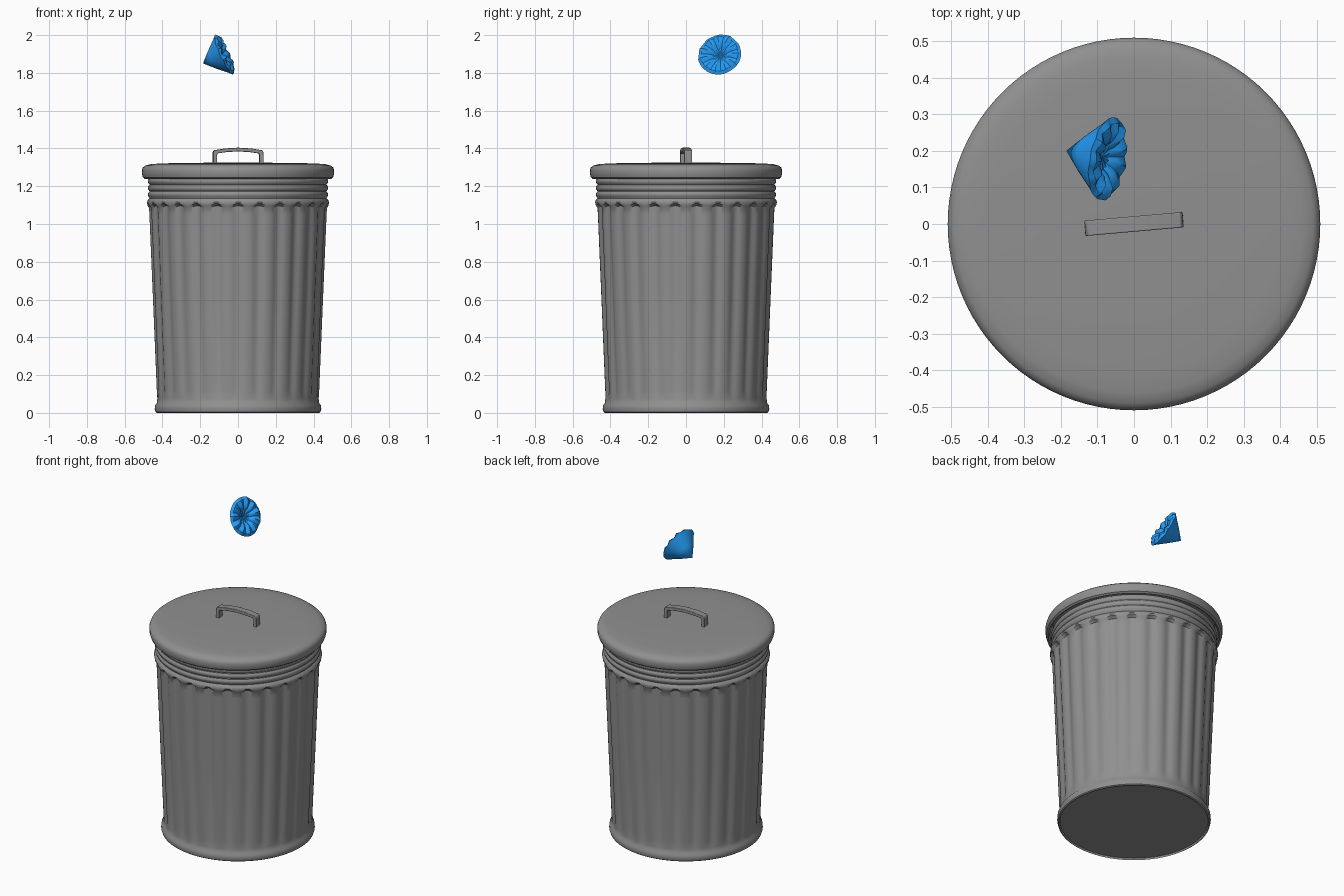
import bpy, bmesh, math, random
from mathutils import Vector, Matrix

if "Cube" in bpy.data.objects:
    bpy.data.objects.remove(bpy.data.objects["Cube"])

random.seed(4)
TAU = 2 * math.pi


def material(name, rgb):
    mat = bpy.data.materials.new(name)
    mat.diffuse_color = (*rgb, 1)
    mat.use_nodes = True
    mat.node_tree.nodes["Principled BSDF"].inputs["Base Color"].default_value = mat.diffuse_color
    return mat


steel = material("dark_steel", (0.28, 0.28, 0.28))
blue = material("blue", (0.02, 0.36, 1.0))


def finish(bm, name, mat, angle=35):
    bmesh.ops.recalc_face_normals(bm, faces=bm.faces)
    me = bpy.data.meshes.new(name)
    bm.to_mesh(me)
    bm.free()
    me.materials.append(mat)
    ob = bpy.data.objects.new(name, me)
    bpy.context.collection.objects.link(ob)
    bpy.ops.object.select_all(action='DESELECT')
    ob.select_set(True)
    bpy.context.view_layer.objects.active = ob
    bpy.ops.object.shade_smooth_by_angle(angle=math.radians(angle))
    return ob


def lathe(name, mat, rows, segs, shape=None, angle=35):
    """Spin rows of (radius, height, ...); shape(row, i) may vary them per step."""
    bm = bmesh.new()
    rings = []
    for row in rows:
        if row[0] == 0:
            rings.append([bm.verts.new((0, 0, row[1]))] * segs)
            continue
        ring = []
        for i in range(segs):
            r, z = shape(row, i) if shape else row[:2]
            a = TAU * i / segs
            ring.append(bm.verts.new((r * math.cos(a), r * math.sin(a), z)))
        rings.append(ring)
    for a, b in zip(rings, rings[1:]):
        for i in range(segs):
            j = (i + 1) % segs
            bm.faces.new(list(dict.fromkeys((a[i], a[j], b[j], b[i]))))
    return finish(bm, name, mat, angle)


# Fluted can body: radius, height, flute depth, scallop height
FLUTES, STEP = 26, 10


def flute(row, i):
    wave = 0.5 - 0.5 * math.cos(TAU * i / STEP)
    wave = wave ** 1.5
    return row[0] - row[2] * wave, row[1] + row[3] * wave


body = [(0, 0.01, 0, 0), (0.425, 0.01, 0, 0), (0.43, 0, 0, 0), (0.437, 0.005, 0, 0),
        (0.441, 0.02, 0, 0), (0.439, 0.04, 0, 0), (0.43, 0.052, 0, 0),
        (0.427, 0.075, 0, 0), (0.43, 0.12, 0.010, 0), (0.45, 0.6, 0.011, 0),
        (0.469, 1.05, 0.012, 0), (0.471, 1.085, 0.012, 0.012),
        (0.479, 1.097, 0, 0.012), (0.482, 1.116, 0, 0), (0.478, 1.126, 0, 0),
        (0.468, 1.136, 0, 0)]
# Rolled bands around the neck
for z in (1.14, 1.175, 1.21):
    body += [(0.469, z, 0, 0), (0.475, z + 0.007, 0, 0), (0.477, z + 0.016, 0, 0),
             (0.475, z + 0.025, 0, 0), (0.469, z + 0.031, 0, 0)]
body += [(0.46, 1.25, 0, 0), (0.45, 1.25, 0, 0), (0.41, 0.04, 0, 0), (0, 0.04, 0, 0)]
lathe("can_body", steel, body, FLUTES * STEP, flute)

# Hollow lid with a rounded skirt and a shallow domed top
lathe("lid", steel,
      [(0, 1.325), (0.25, 1.324), (0.4, 1.321), (0.46, 1.317), (0.49, 1.31),
       (0.504, 1.299), (0.509, 1.285), (0.508, 1.262), (0.503, 1.246),
       (0.492, 1.238), (0.482, 1.243), (0.48, 1.27), (0.465, 1.29),
       (0, 1.3)], 96)

# Arched strap handle, swept as an outer and inner outline
outer = [(-0.135, 1.315), (-0.134, 1.38), (-0.128, 1.39), (-0.07, 1.4), (0, 1.404)]
inner = [(-0.112, 1.315), (-0.112, 1.37), (-0.108, 1.374), (-0.06, 1.381), (0, 1.384)]
outer, inner = [p + [(-x, z) for x, z in reversed(p[:-1])] for p in (outer, inner)]
HALF = 0.021
bm = bmesh.new()
loops = []
for (xo, zo), (xi, zi) in zip(outer, inner):
    loops.append([bm.verts.new(c) for c in
                  ((xo, -HALF, zo), (xo, HALF, zo), (xi, HALF, zi), (xi, -HALF, zi))])
for a, b in zip(loops, loops[1:]):
    for k in range(4):
        m = (k + 1) % 4
        bm.faces.new((a[k], a[m], b[m], b[k]))
bm.faces.new(loops[0])
bm.faces.new(loops[-1])
handle = finish(bm, "lid_handle", steel)
handle.rotation_euler.z = math.radians(5)
bev = handle.modifiers.new("soft_edges", 'BEVEL')
bev.width, bev.segments = 0.004, 2

# Blue paper cone with a crumpled, pleated face: radius, depth, pleat, noise
LOBES = 11
noise = [random.uniform(-1, 1) for _ in range(LOBES)]


def pleat(row, i):
    n = noise[(i // 4) % LOBES]
    w = math.cos(TAU * i / 4)
    return row[0] + 0.3 * row[2] * w + row[3] * n, row[1] + row[2] * w + row[3] * n


cone = lathe("paper_cone", blue,
             [(0, 0, 0, 0), (0.055, 0.057, 0, 0), (0.1, 0.108, 0, 0.001),
              (0.115, 0.123, 0.002, 0.003), (0.1, 0.134, 0.005, 0.003),
              (0.075, 0.136, 0.008, 0.003), (0.052, 0.128, 0.006, 0.002),
              (0.035, 0.112, 0.002, 0), (0, 0.106, 0, 0)], LOBES * 4, pleat, 30)
axis = Vector((0.9, -0.17, 0.39)).normalized()
cone.matrix_world = (Matrix.Translation((-0.185, 0.2, 1.85))
                     @ axis.to_track_quat('Z', 'Y').to_matrix().to_4x4())
